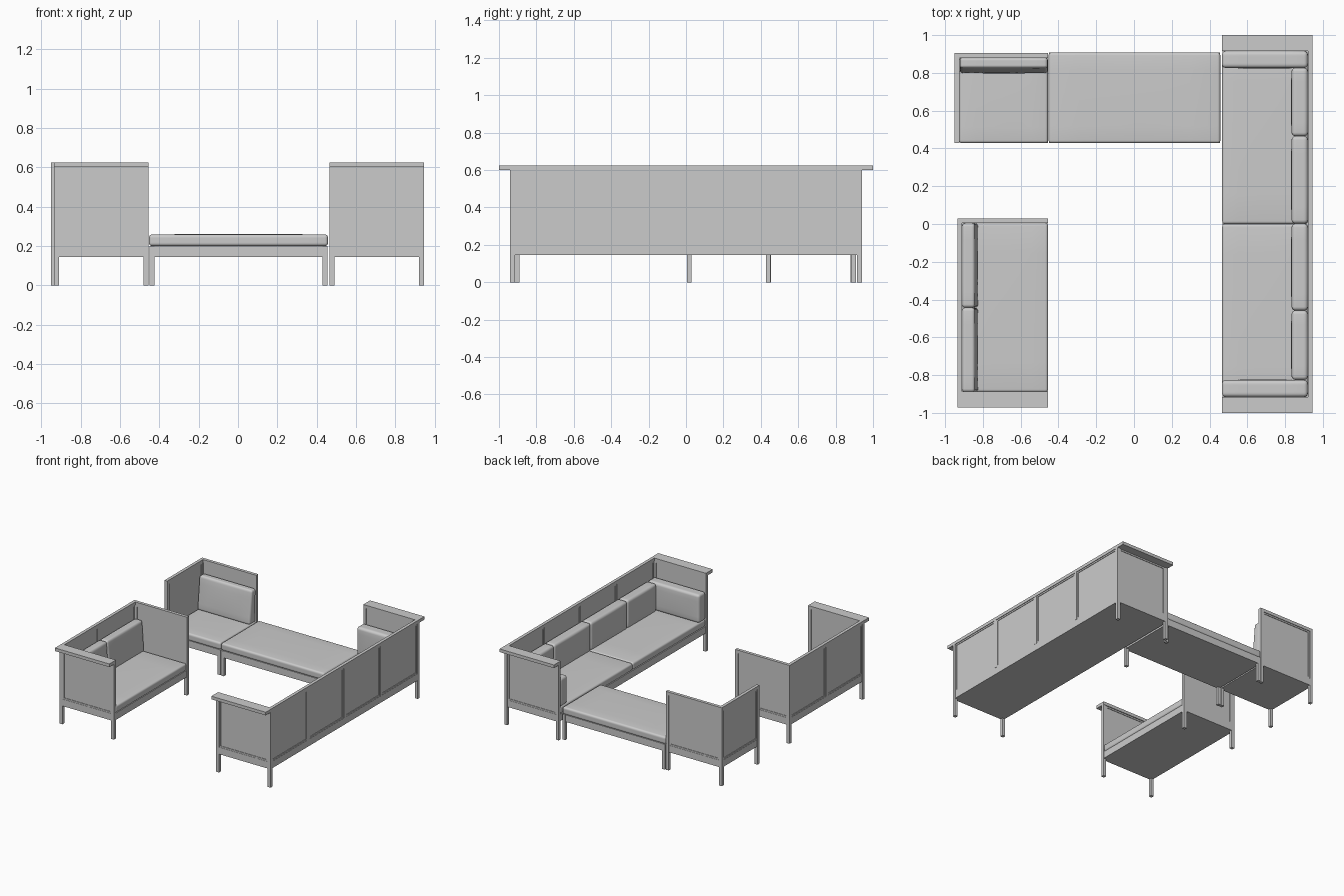
import bpy, bmesh
from mathutils import Vector

if "Cube" in bpy.data.objects:
    bpy.data.objects.remove(bpy.data.objects["Cube"])

POST, TOP, CAP, APRON, SEAT = 0.025, 0.60, 0.625, 0.145, 0.20


def finish(name, bm):
    bmesh.ops.recalc_face_normals(bm, faces=bm.faces)
    me = bpy.data.meshes.new(name)
    bm.to_mesh(me)
    bm.free()
    ob = bpy.data.objects.new(name, me)
    bpy.context.collection.objects.link(ob)
    return ob


def boxes(name, specs):
    """One object from boxes given as (x0, x1, y0, y1, z0, z1)."""
    bm = bmesh.new()
    for x0, x1, y0, y1, z0, z1 in specs:
        for v in bmesh.ops.create_cube(bm, size=1)["verts"]:
            v.co = Vector((x0 + (v.co.x + .5) * (x1 - x0),
                           y0 + (v.co.y + .5) * (y1 - y0),
                           z0 + (v.co.z + .5) * (z1 - z0)))
    return finish(name, bm)


def wall(name, axis, a, b, t0, t1, count=1):
    """Panelled wall between posts, running along axis from a to b."""
    frame, panels = [], []

    def add(target, s0, s1, inset, z0, z1):
        d0, d1 = t0 + inset, t1 - inset
        target.append((s0, s1, d0, d1, z0, z1) if axis == "x" else (d0, d1, s0, s1, z0, z1))

    pitch = (b - a) / count
    for i in range(count):
        s0 = a + i * pitch + (0.012 if i else 0)
        s1 = a + (i + 1) * pitch - (0.012 if i < count - 1 else 0)
        if i:
            add(frame, s0 - 0.024, s0, 0.001, SEAT, TOP)
        w = 0.012
        add(frame, s0, s0 + w, 0.005, SEAT, TOP)
        add(frame, s1 - w, s1, 0.005, SEAT, TOP)
        add(frame, s0 + w, s1 - w, 0.005, SEAT, SEAT + w)
        add(frame, s0 + w, s1 - w, 0.005, TOP - w, TOP)
        add(panels, s0 + w, s1 - w, 0.009, SEAT + w, TOP - w)
    boxes(name + "_frame", frame)
    boxes(name + "_panels", panels)


def cushion(name, x0, x1, y0, y1, z0, z1, r=0.015, crown=0.003, lean=0.0):
    """Rounded, slightly crowned box; lean slopes the front face back."""
    h = [(x1 - x0) / 2, (y1 - y0) / 2, (z1 - z0) / 2]
    c = Vector(((x0 + x1) / 2, (y0 + y1) / 2, (z0 + z1) / 2))
    thin = h.index(min(h))
    p, q = [i for i in range(3) if i != thin]
    bm = bmesh.new()
    bmesh.ops.create_cube(bm, size=2)
    bmesh.ops.subdivide_edges(bm, edges=bm.edges[:], cuts=11, use_grid_fill=True)
    for v in bm.verts:
        pos, core = Vector(), Vector()
        for i in range(3):
            u, sign = abs(v.co[i]), 1 if v.co[i] >= 0 else -1
            inner = h[i] - r
            # outer three grid cells hold the rounding, the rest is flat
            d = u * 2 * inner if u <= 0.5 else inner + (u - 0.5) * 2 * r
            pos[i] = sign * d
            core[i] = sign * min(d, inner)
        out = core + (pos - core).normalized() * r
        u, s, t = (out[i] / h[i] for i in (thin, p, q))
        out[thin] += u * crown * (1 - s * s) * (1 - t * t)
        if lean:
            side = 1 if lean > 0 else -1
            out[thin] += lean * (out.z / h[2] + 1) / 2 * (0.5 - side * u / 2)
        v.co = out + c
    for f in bm.faces:
        f.smooth = True
    return finish(name, bm)


def base(name, x0, x1, y0, y1, tall):
    """Apron box and four corner legs; tall lists the (x, y) corners rising to the rail."""
    e = 0.003
    boxes(name + "_apron", [(x0 + e, x1 - e, y0 + e, y1 - e, APRON, SEAT)])
    legs = []
    for i, x in enumerate((x0, x1 - POST)):
        for j, y in enumerate((y0, y1 - POST)):
            legs.append((x, x + POST, y, y + POST, 0, TOP if (i, j) in tall else SEAT))
    boxes(name + "_legs", legs)


ALL = [(0, 0), (0, 1), (1, 0), (1, 1)]

# Long sofa: back on +x, an arm at each end
base("long_sofa", 0.465, 0.945, -0.94, 0.94, ALL)
wall("long_sofa_back", "y", -0.915, 0.915, 0.92, 0.945, 4)
boxes("long_sofa_back_rail", [(0.92, 0.945, -0.915, 0.915, TOP, CAP)])
for s, tag in ((-1, "front"), (1, "rear")):
    lo, hi = sorted((s * 0.915, s * 0.94))
    wall(f"long_sofa_{tag}_arm", "x", 0.49, 0.92, lo, hi)
    lo, hi = sorted((s * 0.915, s * 1.0))
    boxes(f"long_sofa_{tag}_arm_shelf", [(0.465, 0.945, lo, hi, TOP, CAP)])
    lo, hi = sorted((s * 0.827, s * 0.915))
    cushion(f"long_sofa_{tag}_bolster", 0.465, 0.92, lo, hi, 0.255, 0.48, 0.02, 0.004)
    lo, hi = sorted((0, s * 0.915))
    cushion(f"long_sofa_{tag}_seat_cushion", 0.467, 0.92, lo, hi, SEAT, 0.258)
for i, (lo, hi) in enumerate(((-0.825, -0.458), (-0.458, 0.002), (0.002, 0.465), (0.465, 0.827))):
    cushion(f"long_sofa_back_cushion_{i + 1}", 0.835, 0.92, lo, hi, 0.255, 0.48, 0.02, 0.005)

# Ottoman bench
base("bench", -0.45, 0.455, 0.428, 0.908, [])
cushion("bench_cushion", -0.452, 0.457, 0.428, 0.908, SEAT, 0.258)

# Corner chair: walls on the left and rear
base("chair", -0.95, -0.455, 0.43, 0.905, [(0, 0), (0, 1), (1, 1)])
wall("chair_side", "y", 0.455, 0.88, -0.95, -0.925)
wall("chair_back", "x", -0.925, -0.48, 0.88, 0.905)
boxes("chair_rail", [(-0.95, -0.925, 0.43, 0.88, TOP, CAP), (-0.95, -0.455, 0.88, 0.905, TOP, CAP)])
cushion("chair_seat_cushion", -0.925, -0.455, 0.428, 0.88, SEAT, 0.258)
cushion("chair_back_cushion", -0.922, -0.457, 0.797, 0.88, 0.255, 0.52, 0.018, 0.005, 0.03)

# Loveseat: back on -x, shelf arm at the front, slim arm at the rear
base("loveseat", -0.935, -0.455, -0.915, 0.03, ALL)
wall("loveseat_back", "y", -0.89, 0.005, -0.935, -0.91, 2)
wall("loveseat_front_arm", "x", -0.91, -0.48, -0.915, -0.89)
wall("loveseat_rear_arm", "x", -0.91, -0.48, 0.005, 0.03)
boxes("loveseat_rail", [(-0.935, -0.91, -0.888, 0.005, TOP, CAP), (-0.935, -0.455, 0.005, 0.03, TOP, CAP)])
boxes("loveseat_front_arm_shelf", [(-0.935, -0.455, -0.972, -0.888, TOP, CAP)])
cushion("loveseat_seat_cushion", -0.91, -0.455, -0.89, 0.005, SEAT, 0.258)
for tag, lo, hi in (("front", -0.89, -0.443), ("rear", -0.443, 0.004)):
    cushion(f"loveseat_{tag}_back_cushion", -0.91, -0.825, lo, hi, 0.255, 0.50, 0.018, 0.004, -0.018)
